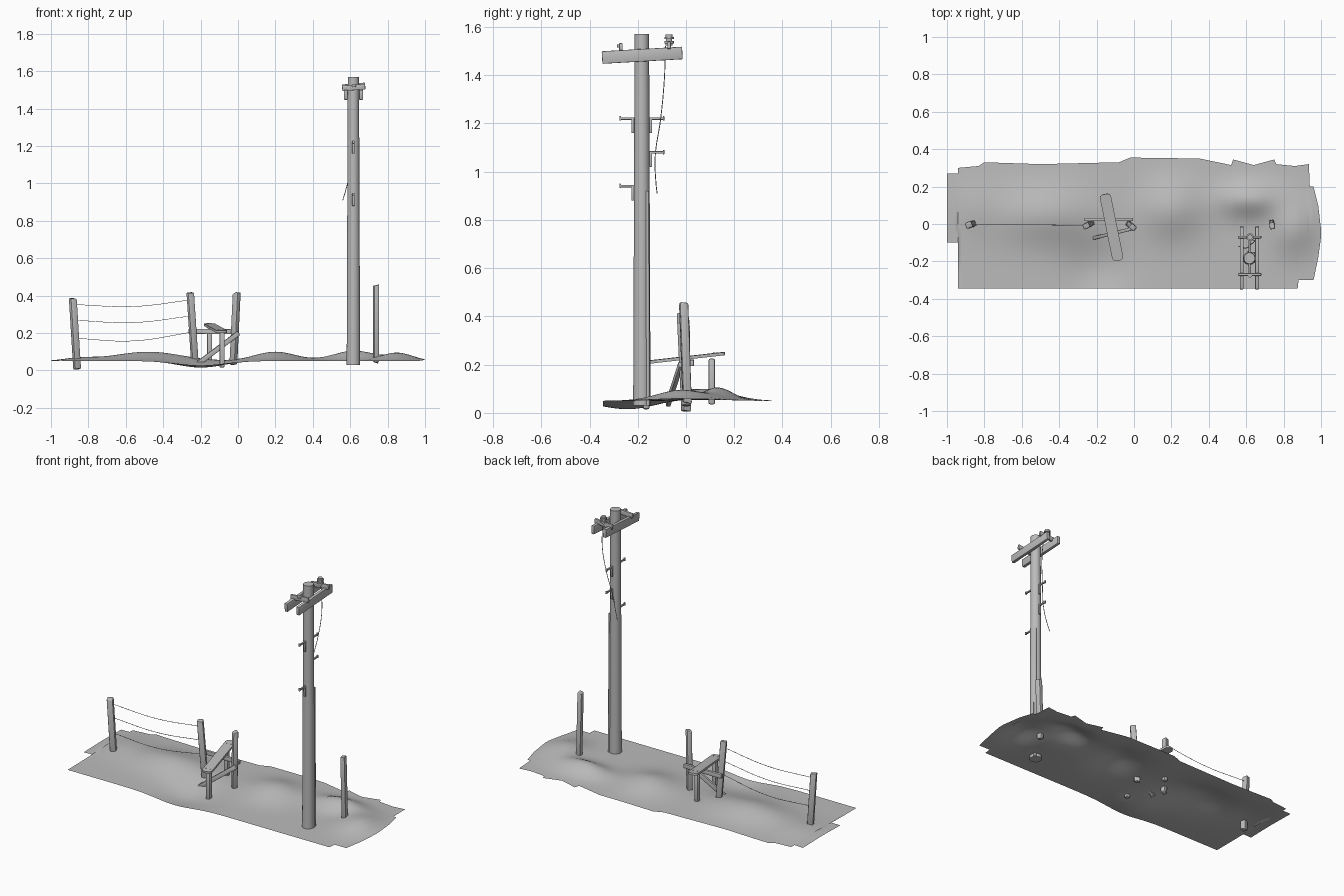
import bpy, bmesh, math, random
from mathutils import Vector, Matrix

cube = bpy.data.objects.get("Cube")
if cube:
    bpy.data.objects.remove(cube)
random.seed(4)

grey = bpy.data.materials.new("weathered_grey")
grey.use_nodes = True
COLOUR = (0.5, 0.5, 0.5, 1)
grey.diffuse_color = COLOUR
grey.node_tree.nodes["Principled BSDF"].inputs["Base Color"].default_value = COLOUR


def finish(bm, name, angle=40):
    bmesh.ops.recalc_face_normals(bm, faces=bm.faces)
    mesh = bpy.data.meshes.new(name)
    bm.to_mesh(mesh)
    bm.free()
    mesh.materials.append(grey)
    obj = bpy.data.objects.new(name, mesh)
    bpy.context.collection.objects.link(obj)
    bpy.ops.object.select_all(action="DESELECT")
    obj.select_set(True)
    bpy.context.view_layer.objects.active = obj
    bpy.ops.object.shade_smooth_by_angle(angle=math.radians(angle))
    return obj


def frame(p0, p1, roll=0):
    a, b = Vector(p0), Vector(p1)
    turn = (b - a).to_track_quat("Z", "Y").to_matrix().to_4x4()
    return Matrix.Translation((a + b) / 2) @ turn @ Matrix.Rotation(roll, 4, "Z"), (b - a).length


def beam(name, p0, p1, w, d, roll=0, bevel=0.003, rough=0.0):
    """Bevelled timber between two points, with slightly uneven ends."""
    place, length = frame(p0, p1, roll)
    bm = bmesh.new()
    bmesh.ops.create_cube(bm, size=1, matrix=Matrix.Diagonal((w, d, length, 1)))
    for v in bm.verts:
        v.co.z += random.uniform(-rough, rough)
    if bevel:
        bmesh.ops.bevel(bm, geom=bm.edges[:], offset=bevel, segments=2, profile=0.5, affect="EDGES")
    bm.transform(place)
    return finish(bm, name)


def rod(name, p0, p1, r0, r1=None, sides=16):
    place, length = frame(p0, p1)
    bm = bmesh.new()
    bmesh.ops.create_cone(bm, cap_ends=True, segments=sides, radius1=r0,
                          radius2=r0 if r1 is None else r1, depth=length, matrix=place)
    return finish(bm, name)


def wire(name, points, r=0.0015):
    curve = bpy.data.curves.new(name, "CURVE")
    curve.dimensions = "3D"
    curve.bevel_depth = r
    curve.bevel_resolution = 1
    curve.resolution_u = 8
    line = curve.splines.new("BEZIER")
    line.bezier_points.add(len(points) - 1)
    for bp, p in zip(line.bezier_points, points):
        bp.co = p
        bp.handle_left_type = bp.handle_right_type = "AUTO"
    curve.materials.append(grey)
    obj = bpy.data.objects.new(name, curve)
    bpy.context.collection.objects.link(obj)


# Ground: a thin rolling sheet with a ragged border
BACK = [(-1, .27), (-.941, .27), (-.94, .3), (-.83, .31), (-.8, .33), (-.5, .32), (-.08, .33),
        (-.02, .355), (.35, .35), (.52, .315), (.53, .345), (.64, .315), (.75, .345), (.76, .32),
        (.86, .31), (.935, .32), (.94, .2), (.96, .2), (.985, .1), (1, -.03)]
FRONT = [(-1, -.1), (-.941, -.1), (-.94, -.345), (.875, -.345), (.88, -.3), (.96, -.3),
         (.985, -.18), (1, -.07)]
HILLS = [(-.48, .05, .26, .15, .05), (.2, .08, .16, .15, .05), (.62, .13, .16, .09, .055),
         (.85, -.02, .12, .14, .045), (-.2, -.24, .17, .16, -.035), (-.85, .1, .12, .15, .015)]


def border(points, x):
    for (xa, ya), (xb, yb) in zip(points, points[1:]):
        if x <= xb:
            return ya + (yb - ya) * (x - xa) / (xb - xa)
    return points[-1][1]


def height(x, y):
    z = 0.05
    for cx, cy, sx, sy, h in HILLS:
        z += h * math.exp(-((x - cx) / sx) ** 2 - ((y - cy) / sy) ** 2)
    return z


columns = sorted({round(-1 + i * 0.02, 3) for i in range(101)} | {p[0] for p in BACK + FRONT})
ROWS = 36
bm = bmesh.new()
grid = []
for x in columns:
    lo, hi = border(FRONT, x), border(BACK, x)
    ys = [lo + (hi - lo) * j / ROWS for j in range(ROWS + 1)]
    grid.append([bm.verts.new((x, y, height(x, y))) for y in ys])
for a, b in zip(grid, grid[1:]):
    for j in range(ROWS):
        bm.faces.new((a[j], b[j], b[j + 1], a[j + 1]))
finish(bm, "ground", 80)

# Utility pole with a thin conduit up its side
PX, PY = 0.617, -0.183
rod("utility_pole", (PX, PY, .03), (PX, PY, 1.57), .036, .03, 32)
rod("pole_conduit", (PX + .026, PY + .025, .03), (PX + .022, PY + .022, .92), .008, sides=10)

# Pair of crossarms, joined by two short spacers
for side, label in ((-1, "right"), (1, "left")):
    x = PX + side * .041
    beam("crossarm_" + label, (x, -.348, 1.473), (x, -.015, 1.492), .02, .052)
for y, z, label in ((-.27, 1.513, "front"), (-.07, 1.519, "back")):
    beam("crossarm_spacer_" + label, (.557, y, z - .005), (.68, y, z + .005), .014, .03)
beam("crossarm_bolt", (.57, PY, 1.48), (.665, PY, 1.48), .01, .01)

# Stacked insulator and a smaller one
for i, r in enumerate((.014, .02, .013, .02, .014)):
    z = 1.523 + i * .009
    rod("insulator_ring_%d" % i, (.62, -.07, z), (.62, -.07, z + .009), r)
rod("small_insulator", (.62, -.275, 1.515), (.62, -.275, 1.528), .011)

# Climbing pegs with brackets
for i, (side, z) in enumerate(((-1, 1.22), (1, 1.22), (1, 1.08), (-1, .94))):
    beam("peg_%d" % i, (PX, PY + side * .025, z), (PX, PY + side * .092, z), .01, .01, bevel=.002)
    beam("peg_tip_%d" % i, (PX, PY + side * .09, z - .008), (PX, PY + side * .09, z + .01), .01, .006, bevel=.001)
    beam("peg_bracket_%d" % i, (PX, PY + side * .037, z - .06), (PX, PY + side * .037, z + .005), .014, .012)

# Loose cable hanging from the crossarm
wire("hanging_cable", [(.635, -.085, 1.52), (.645, -.09, 1.38), (.63, -.105, 1.22),
                       (.6, -.128, 1.06), (.575, -.125, .96), (.56, -.12, .91)], .002)

# Fence posts
POSTS = [("outer_post", (-.86, 0, .005), (-.883, -.005, .38), .034, .036),
         ("stile_post_right", (-.23, .005, .03), (-.255, -.01, .412), .03, .036),
         ("stile_post_left", (-.025, 0, .03), (-.007, -.018, .412), .03, .036),
         ("lone_post", (.738, .005, .04), (.738, -.01, .46), .028, .036)]
for name, base, top, w, d in POSTS:
    beam(name, base, top, w, d, roll=random.uniform(-.2, .2), bevel=.006, rough=.008)

# Sagging fence wires
for i, (za, zm, zb) in enumerate(((.352, .342, .378), (.268, .256, .292), (.172, .158, .205))):
    wire("fence_wire_%d" % i, [(-.868, -.004, za), (-.56, -.004, zm), (-.245, -.008, zb)])

# Stile: two rails, brace, two legs and a tilted step board
beam("stile_rail", (-.265, .024, .209), (-.005, .024, .207), .018, .026)
beam("stile_brace", (-.215, -.075, .035), (.003, -.022, .2), .018, .026)
beam("stile_leg_back", (-.152, .107, .035), (-.152, .107, .225), .028, .028, bevel=.008)
beam("stile_leg_front", (-.085, -.165, .015), (-.085, -.165, .205), .028, .028, bevel=.008)
place = Matrix.Translation((-.12, -.018, .226)) @ Matrix.Rotation(.2, 4, "Z") @ Matrix.Rotation(.11, 4, "X")
bm = bmesh.new()
bmesh.ops.create_cube(bm, size=1, matrix=Matrix.Diagonal((.06, .365, .013, 1)))
upright = [e for e in bm.edges if abs(e.verts[0].co.z - e.verts[1].co.z) > .005]
bmesh.ops.bevel(bm, geom=upright, offset=.02, segments=4, profile=.5, affect="EDGES")
for x in (-.014, .014):
    for y in (-.15, .14):
        bmesh.ops.create_cone(bm, cap_ends=True, segments=8, radius1=.003, radius2=.003, depth=.003,
                              matrix=Matrix.Translation((x, y, .0075)))
bm.transform(place)
finish(bm, "stile_step_board")
